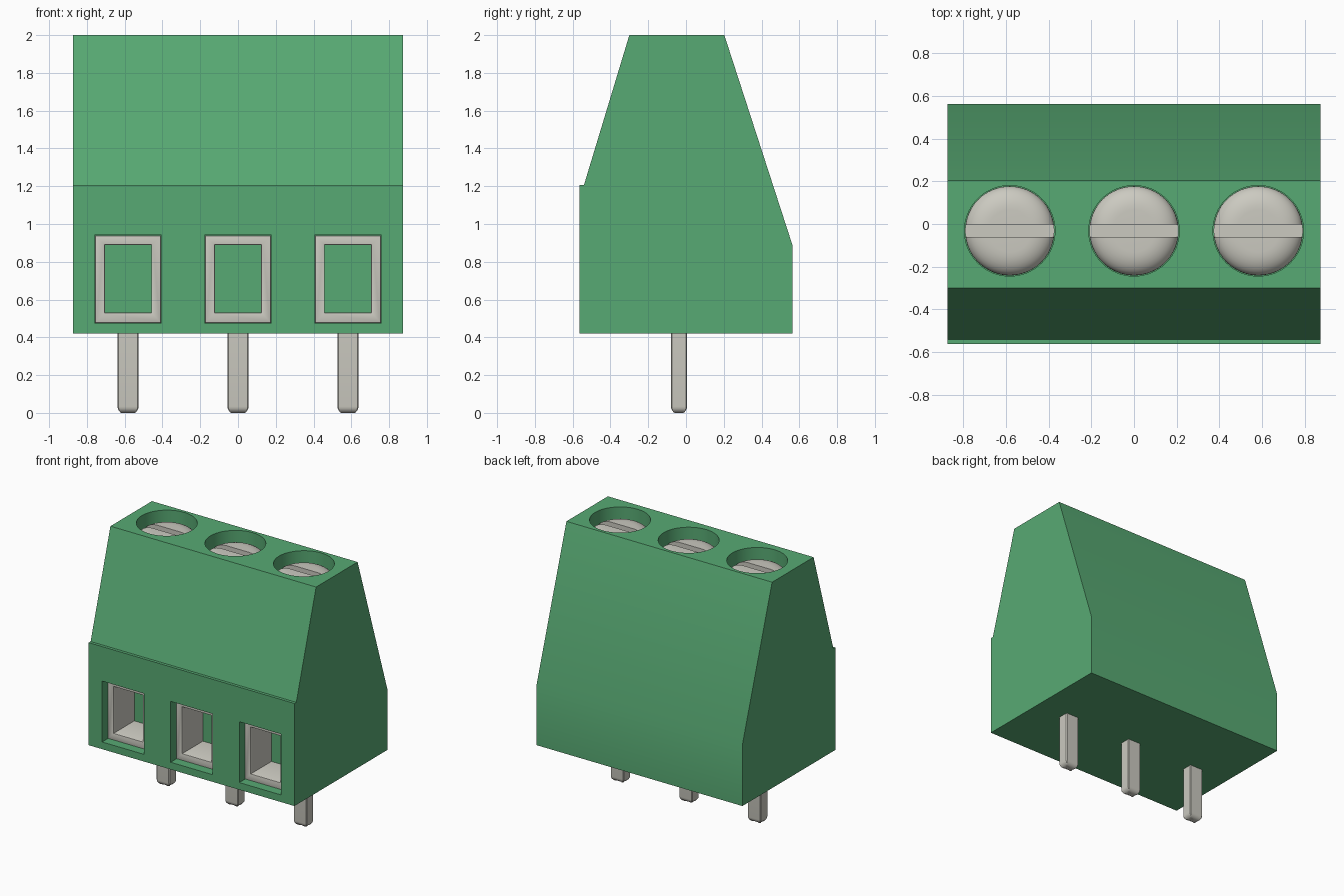
import bpy, bmesh, math
from mathutils import Matrix, Vector

cube = bpy.data.objects.get("Cube")
if cube:
    bpy.data.objects.remove(cube, do_unlink=True)


def material(name, rgb):
    m = bpy.data.materials.new(name)
    m.use_nodes = True
    m.diffuse_color = (*rgb, 1)
    m.node_tree.nodes["Principled BSDF"].inputs["Base Color"].default_value = (*rgb, 1)
    return m


GREEN = material("green plastic", (0.097, 0.40, 0.172))
METAL = material("pale grey metal", (0.60, 0.59, 0.53))


def finish(bm, name, mat):
    bmesh.ops.recalc_face_normals(bm, faces=bm.faces)
    mesh = bpy.data.meshes.new(name)
    bm.to_mesh(mesh)
    bm.free()
    mesh.materials.append(mat)
    ob = bpy.data.objects.new(name, mesh)
    bpy.context.collection.objects.link(ob)
    return ob


def box_bm(x, y, z):
    """Box from (low, high) pairs."""
    bm = bmesh.new()
    bmesh.ops.create_cube(bm, size=1)
    for v in bm.verts:
        v.co = Vector([(a + b) / 2 + c * (b - a) for c, (a, b) in zip(v.co, (x, y, z))])
    return bm


def select_only(ob):
    bpy.ops.object.select_all(action='DESELECT')
    ob.select_set(True)
    bpy.context.view_layer.objects.active = ob


def cut(ob, cutter):
    cutter.hide_render = True
    mod = ob.modifiers.new("cut", 'BOOLEAN')
    mod.operation = 'DIFFERENCE'
    mod.solver = 'EXACT'
    mod.object = cutter
    select_only(ob)
    bpy.ops.object.modifier_apply(modifier=mod.name)
    bpy.data.objects.remove(cutter, do_unlink=True)


def smooth(ob):
    select_only(ob)
    bpy.ops.object.shade_smooth_by_angle(angle=math.radians(35))


# Housing: side profile extruded along x
W = 0.873
profile = [(-0.563, 0.42), (0.563, 0.42), (0.563, 0.89), (0.203, 2),
           (-0.30, 2), (-0.54, 1.207), (-0.563, 1.207)]
bm = bmesh.new()
side = bm.faces.new([bm.verts.new((-W, y, z)) for y, z in profile])
ext = bmesh.ops.extrude_face_region(bm, geom=[side])
bmesh.ops.translate(bm, vec=(2 * W, 0, 0),
                    verts=[g for g in ext["geom"] if isinstance(g, bmesh.types.BMVert)])
housing = finish(bm, "housing", GREEN)

PITCH = 0.582
SCREW_Y = -0.032
HOLE_R = 0.212
TOP, RIM, BASE = 1.945, 1.875, 1.75
FRONT, RECESS, BACK = -0.563, -0.50, -0.25
SIDES = 64

for label, x in (("right", -PITCH), ("middle", 0), ("left", PITCH)):
    # Screw well and wire opening
    bm = bmesh.new()
    bmesh.ops.create_cone(bm, cap_ends=True, segments=SIDES, radius1=HOLE_R, radius2=HOLE_R,
                          depth=0.5, matrix=Matrix.Translation((x, SCREW_Y, 2)))
    cut(housing, finish(bm, "well_cutter", GREEN))
    cut(housing, finish(box_bm((x - 0.177, x + 0.177), (FRONT - 0.1, BACK), (0.475, 0.942)),
                        "opening_cutter", GREEN))

    # Domed screw head: revolved outline, then a slot across it
    flat_r, r = 0.10, HOLE_R - 0.003
    outline = [(0, TOP)]
    for i in range(9):
        a = math.pi / 2 * i / 8
        outline.append((flat_r + (r - flat_r) * math.sin(a), RIM + (TOP - RIM) * math.cos(a)))
    outline += [(r, BASE), (0, BASE)]
    bm = bmesh.new()
    verts = [bm.verts.new((p, 0, z)) for p, z in outline]
    edges = [bm.edges.new(pair) for pair in zip(verts, verts[1:])]
    bmesh.ops.spin(bm, geom=verts + edges, cent=(0, 0, 0), axis=(0, 0, 1),
                   angle=2 * math.pi, steps=SIDES)
    bmesh.ops.remove_doubles(bm, verts=bm.verts, dist=0.0001)
    bmesh.ops.translate(bm, vec=(x, SCREW_Y, 0), verts=bm.verts)
    screw = finish(bm, label + "_screw", METAL)
    cut(screw, finish(box_bm((x - 0.3, x + 0.3), (SCREW_Y - 0.029, SCREW_Y + 0.029),
                             (RIM - 0.005, 2.1)), "slot_cutter", METAL))
    smooth(screw)

    # Wire clamp: square tube with softened front edges
    clamp = finish(box_bm((x - 0.175, x + 0.175), (RECESS, BACK), (0.477, 0.94)),
                   label + "_clamp", METAL)
    cut(clamp, finish(box_bm((x - 0.123, x + 0.123), (RECESS - 0.1, BACK + 0.1), (0.532, 0.888)),
                      "clamp_cutter", METAL))
    bm = bmesh.new()
    bm.from_mesh(clamp.data)
    rim = [e for e in bm.edges if len(e.link_faces) == 2 and e.calc_face_angle() > 1
           and all(abs(v.co.y - RECESS) < 0.001 for v in e.verts)]
    bmesh.ops.bevel(bm, geom=rim, offset=0.008, segments=2, profile=0.5, affect='EDGES')
    bm.to_mesh(clamp.data)
    bm.free()
    smooth(clamp)

    # Solder pin with a rounded tip
    bm = box_bm((x - 0.056, x + 0.056), (-0.08, 0.006), (0, 0.45))
    upright = [e for e in bm.edges if abs(e.verts[0].co.z - e.verts[1].co.z) > 0.1]
    bmesh.ops.bevel(bm, geom=upright, offset=0.006, segments=1, affect='EDGES')
    tip = [e for e in bm.edges if all(v.co.z < 0.001 for v in e.verts)]
    bmesh.ops.bevel(bm, geom=tip, offset=0.034, segments=5, profile=0.5, affect='EDGES')
    smooth(finish(bm, label + "_pin", METAL))

smooth(housing)
